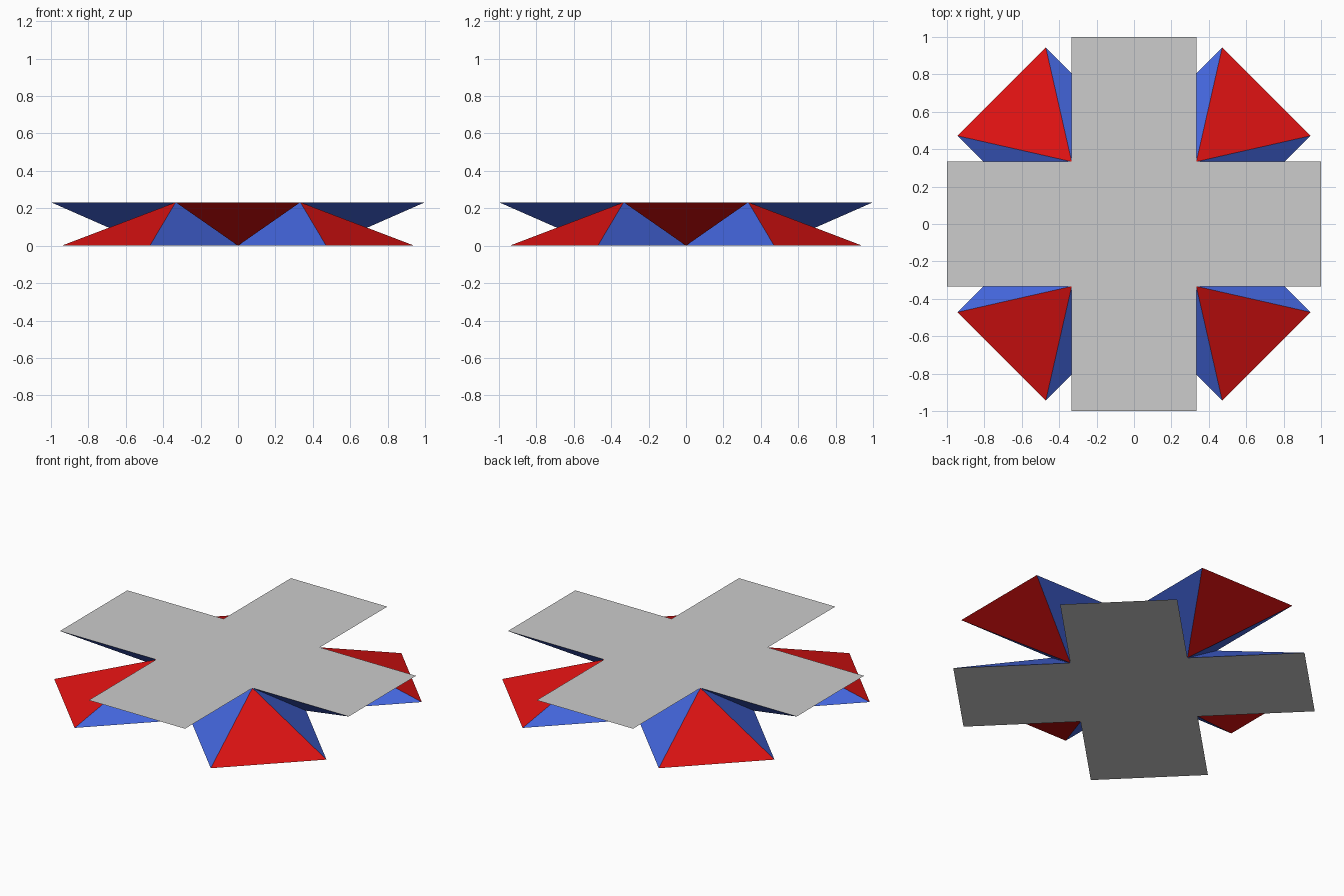
import bpy
import bmesh
import math
from mathutils import Matrix, Vector

cube = bpy.data.objects.get("Cube")
if cube:
    bpy.data.objects.remove(cube, do_unlink=True)

S = 1 / 3                      # half the width of a cross arm
R = S * math.sqrt(2)           # distance of the pyramid tips from the axis
H = math.sqrt(4 * S * S - (R - S) ** 2 - (2 * R - S) ** 2)   # makes red faces equilateral


def make_material(name, rgb):
    mat = bpy.data.materials.new(name)
    mat.use_nodes = True
    mat.diffuse_color = (*rgb, 1)
    mat.node_tree.nodes["Principled BSDF"].inputs["Base Color"].default_value = (*rgb, 1)
    return mat


materials = [
    make_material("light grey", (0.604, 0.604, 0.604)),
    make_material("red", (0.723, 0.006, 0.006)),
    make_material("blue", (0.058, 0.133, 0.723)),
]
GREY, RED, BLUE = range(3)


def star_half(name, placement):
    """Flat cross on top, with a slanted pyramid hanging under each arm."""
    bm = bmesh.new()
    outline = []
    for k in range(4):
        turn = Matrix.Rotation(k * math.pi / 2, 4, 'Z')
        outer_r, outer_l, inner_l, tip = [
            bm.verts.new(turn @ Vector(p))
            for p in ((1, -S, H), (1, S, H), (S, S, H), (R, 0, 0))]
        outline.append((outer_r, outer_l, inner_l, tip))

    for k, (outer_r, outer_l, inner_l, tip) in enumerate(outline):
        inner_r = outline[k - 1][2]
        for corners, colour in (((outer_r, tip, outer_l), RED),
                                ((outer_l, tip, inner_l), BLUE),
                                ((inner_r, tip, outer_r), BLUE)):
            bm.faces.new(corners).material_index = colour
        # Arm square of the cross
        bm.faces.new((inner_r, outer_r, outer_l, inner_l)).material_index = GREY
    # Centre square of the cross
    bm.faces.new([arm[2] for arm in outline]).material_index = GREY

    bm.transform(placement)
    mesh = bpy.data.meshes.new(name)
    bm.to_mesh(mesh)
    bm.free()
    for mat in materials:
        mesh.materials.append(mat)
    obj = bpy.data.objects.new(name, mesh)
    bpy.context.collection.objects.link(obj)


# Upper half, and the same half turned over and twisted by an eighth of a turn
star_half("upper_star_half", Matrix.Identity(4))
star_half("lower_star_half",
          Matrix.Translation((0, 0, H))
          @ Matrix.Rotation(math.pi / 4, 4, 'Z')
          @ Matrix.Rotation(math.pi, 4, 'X'))
